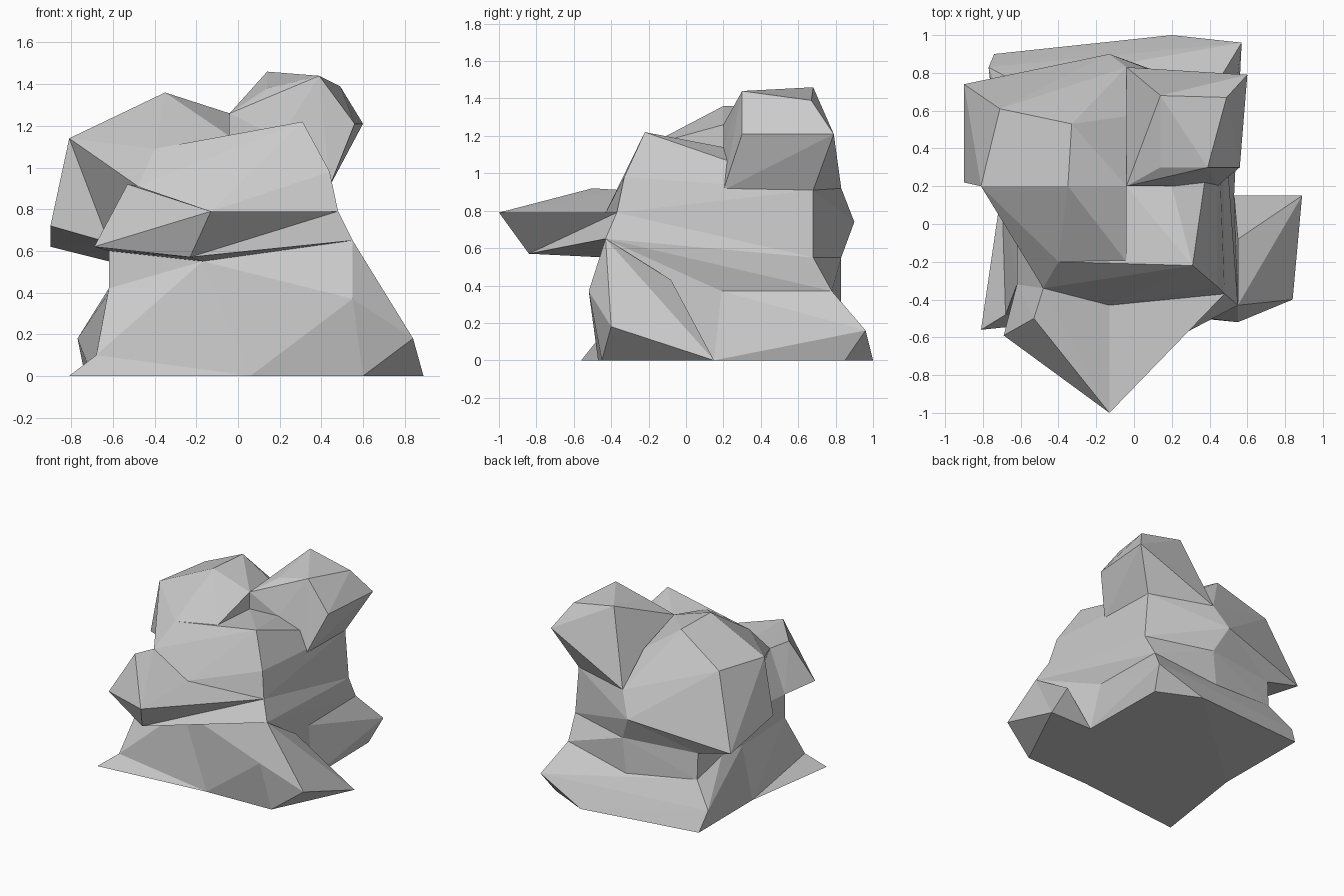
import bpy
import bmesh

default_cube = bpy.data.objects.get("Cube")
if default_cube:
    bpy.data.objects.remove(default_cube, do_unlink=True)

# One plain stone colour for the whole boulder pile
stone = bpy.data.materials.new("stone grey")
stone.use_nodes = True
colour = (0.6, 0.6, 0.6, 1)
stone.diffuse_color = colour
stone.node_tree.nodes["Principled BSDF"].inputs["Base Color"].default_value = colour


def chunk(name, *corners):
    """Faceted stone block: the convex skin around a few corner points."""
    bm = bmesh.new()
    for corner in corners:
        bm.verts.new(corner)
    hull = bmesh.ops.convex_hull(bm, input=bm.verts[:])
    loose = [v for v in set(hull["geom_interior"] + hull["geom_unused"])
             if isinstance(v, bmesh.types.BMVert) and v.is_valid]
    bmesh.ops.delete(bm, geom=loose, context='VERTS')
    bmesh.ops.recalc_face_normals(bm, faces=bm.faces[:])
    mesh = bpy.data.meshes.new(name)
    bm.to_mesh(mesh)
    bm.free()
    mesh.materials.append(stone)
    block = bpy.data.objects.new(name, mesh)
    bpy.context.collection.objects.link(block)
    return block


# Corners shared by neighbouring blocks: upper front
brow_left = (-.4, -.2, 1.09)
brow_right = (.31, -.22, 1.22)
brow_mid = (-.04, -.2, 1.15)
cheek_left = (-.48, -.34, .91)
cheek_mid = (-.13, -.43, .79)
cheek_right = (.48, -.37, .79)
chin = (-.17, -.43, .55)
ledge_tip = (-.13, -1, .79)
ledge_under = (-.23, -.84, .57)

# Sides and back
hip_right = (.55, -.43, .65)
knee_right = (.55, -.52, .37)
waist_right = (.47, .19, .37)
waist_back = (.46, .78, .37)
loin_right = (.47, .68, .55)
loin_mid = (-.04, .83, .55)
loin_left = (-.62, .74, .55)
flank_left = (-.62, -.32, .6)
flank_low = (-.62, -.32, .42)
side_left = (-.62, .2, .4)
rear_left = (-.62, .75, .35)
rear_low = (-.07, .83, .25)
rear_bulge = (-.13, .9, .74)

# Shoulders and the notch between the upper blocks
notch_rear = (-.04, .83, .92)
notch_front = (-.04, .2, 1.26)
saddle = (-.04, .2, 1.13)
saddle_right = (.2, .2, 1.14)
crest = (-.35, .2, 1.36)
shoulder = (-.81, .2, 1.14)
armpit_left = (-.62, .2, .64)
armpit_right = (.44, .2, .91)
back_right = (.44, .68, .91)

# Ground level
shin = (-.04, -.44, .26)
heel_left = (-.68, -.48, .1)
sole_mid = (.06, -.47, 0)
sole_right = (.6, -.45, 0)
sole_left = (-.7, .19, 0)
sole_notch = (.53, .15, 0)
sole_inner = (.08, .3, 0)

# Central mass
chunk("body", brow_left, brow_right, brow_mid, cheek_left, cheek_mid,
      cheek_right, (.44, -.33, .98), saddle_right, saddle, armpit_right,
      back_right, loin_right, notch_rear, loin_mid, loin_left, armpit_left,
      flank_left, chin)
chunk("lower_body", cheek_right, hip_right, chin, flank_left, flank_low,
      waist_right, waist_back, loin_right, loin_mid, rear_low,
      loin_left, rear_left, side_left)

# Sloping shoulder between the body and the left block
chunk("shoulder", shoulder, crest, brow_left, cheek_left, brow_mid, saddle,
      notch_front, armpit_left)

# Upper blocks on either side
chunk("left_block", crest, (-.33, .53, 1.35), shoulder, (-.71, .61, 1.16),
      (-.9, .22, .72), (-.9, .74, .62), armpit_left, loin_left,
      rear_bulge, notch_rear, notch_front, (-.04, .57, 1.14), saddle)
chunk("right_block", (.39, .3, 1.44), (.14, .3, 1.38), (.14, .68, 1.46),
      (.49, .67, 1.39), (.6, .79, 1.21), (.56, .3, 1.21), notch_front,
      saddle_right, armpit_right, back_right, notch_rear, (-.04, .2, .9))
chunk("rear_swell", rear_bulge, notch_rear, back_right, loin_right, loin_mid,
      loin_left)

# Pointed ledge at the front, creased along its middle
chunk("front_ledge_left", ledge_tip, ledge_under, (-.53, -.5, .92),
      (-.69, -.59, .62), cheek_left, cheek_mid, chin, flank_left)
chunk("front_ledge_right", ledge_tip, ledge_under, cheek_mid, cheek_right,
      chin)
chunk("front_ledge_underside", ledge_under, cheek_mid, cheek_right,
      hip_right, chin)

# Flared base
chunk("front_left_base", heel_left, sole_mid, shin, chin, flank_low,
      sole_left, side_left, sole_inner, (0, .2, .5))
chunk("left_toe", (-.81, -.56, 0), heel_left, sole_left, sole_mid)
chunk("front_right_base", sole_mid, sole_right, knee_right, hip_right, shin,
      chin, sole_notch, waist_right, sole_inner)
chunk("right_foot", sole_right, (.84, -.4, .18), (.89, .15, 0), knee_right,
      hip_right, (.55, -.08, .43), sole_notch)
chunk("back_base", sole_left, sole_notch, (.52, .85, 0), (.57, .96, .16),
      (.2, 1, 0), (-.74, .9, .03), (-.77, .83, .18), waist_back, waist_right,
      rear_low, rear_left, (-.62, .45, .42), side_left)
chunk("base_core", sole_left, sole_inner, sole_notch, sole_mid,
      side_left, waist_right, shin)
